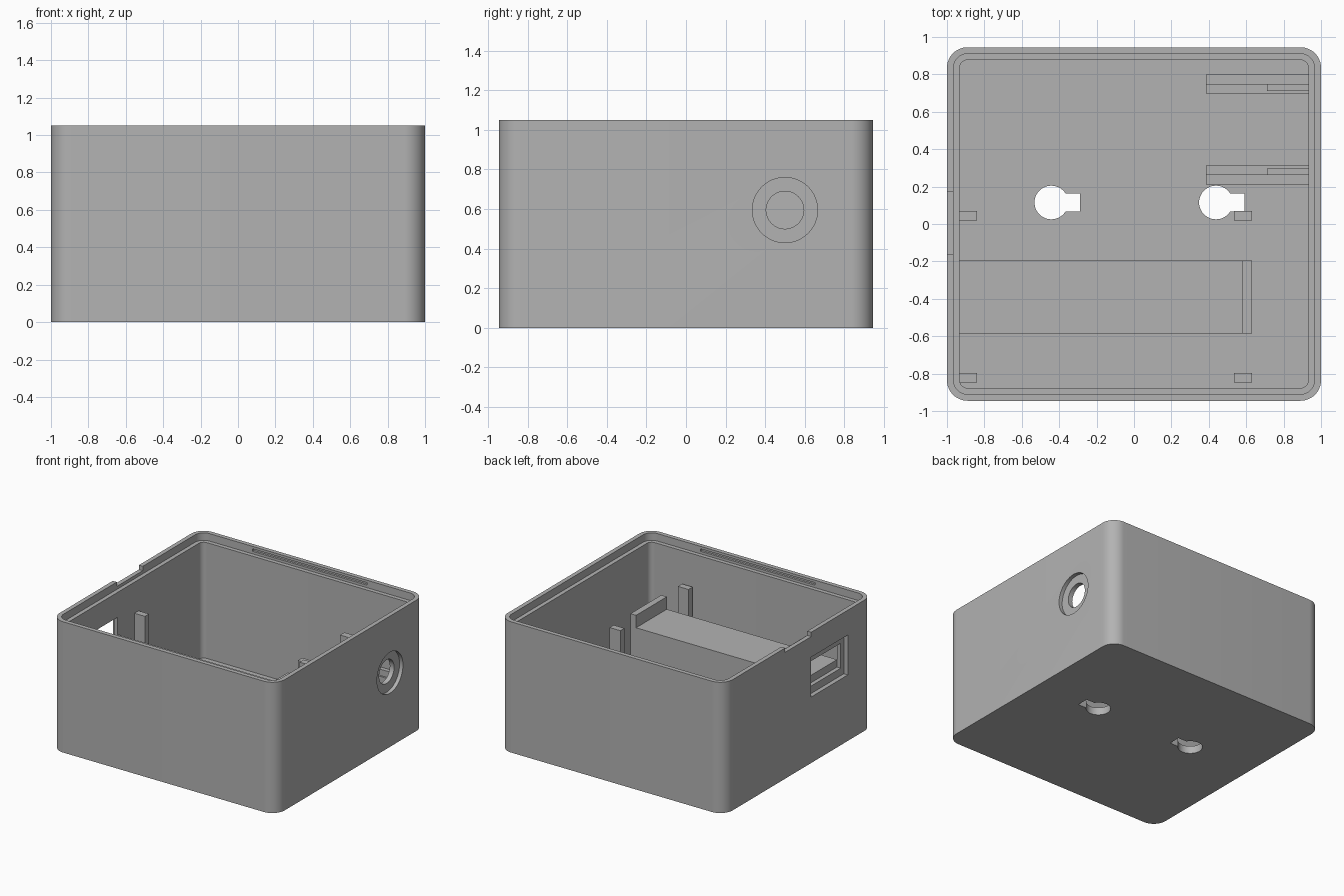
import bpy, bmesh, math

if "Cube" in bpy.data.objects:
    bpy.data.objects.remove(bpy.data.objects["Cube"])

HX, HY, H = 1.0, 0.945, 1.05      # half width, half depth, height
RADIUS, LIP, WALL, FLOOR = 0.11, 0.035, 0.068, 0.06
LEDGE_Z = 0.99

grey = bpy.data.materials.new("plain_grey")
grey.diffuse_color = (0.45, 0.45, 0.45, 1)
grey.use_nodes = True
grey.node_tree.nodes["Principled BSDF"].inputs["Base Color"].default_value = grey.diffuse_color


def prism(name, pts, z0, z1):
    """Upright prism from a counter-clockwise outline."""
    bm = bmesh.new()
    face = bm.faces.new([bm.verts.new((x, y, z0)) for x, y in pts])
    ext = bmesh.ops.extrude_face_region(bm, geom=[face])
    for v in ext["geom"]:
        if isinstance(v, bmesh.types.BMVert):
            v.co.z = z1
    bmesh.ops.recalc_face_normals(bm, faces=bm.faces)
    me = bpy.data.meshes.new(name)
    bm.to_mesh(me)
    bm.free()
    me.materials.append(grey)
    ob = bpy.data.objects.new(name, me)
    bpy.context.collection.objects.link(ob)
    return ob


def box(name, x0, x1, y0, y1, z0, z1):
    return prism(name, [(x0, y0), (x1, y0), (x1, y1), (x0, y1)], z0, z1)


def rounded(name, inset, z0, z1, steps=12):
    r, pts = RADIUS - inset, []
    for i, (sx, sy) in enumerate([(1, 1), (-1, 1), (-1, -1), (1, -1)]):
        for k in range(steps + 1):
            a = math.pi / 2 * (i + k / steps)
            pts.append((sx * (HX - RADIUS) + r * math.cos(a),
                        sy * (HY - RADIUS) + r * math.sin(a)))
    return prism(name, pts, z0, z1)


def disc(name, r, z0, z1, cx=0, cy=0, n=48):
    return prism(name, [(cx + r * math.cos(2 * math.pi * k / n),
                         cy + r * math.sin(2 * math.pi * k / n)) for k in range(n)], z0, z1)


def cut(target, cutter):
    bpy.context.view_layer.update()
    mod = target.modifiers.new("cut", "BOOLEAN")
    mod.operation, mod.solver, mod.object = "DIFFERENCE", "EXACT", cutter
    bpy.context.view_layer.objects.active = target
    bpy.ops.object.modifier_apply(modifier=mod.name)
    bpy.data.objects.remove(cutter)


# Case shell with a stepped rim
case = rounded("case_shell", 0, 0, H)
cut(case, rounded("cavity", WALL, FLOOR, H + 0.1))
cut(case, rounded("rim_step", LIP, LEDGE_Z, H + 0.1))

# Snap grooves inside the front and back lip
for s in (-1, 1):
    y0, y1 = sorted((s * (HY - 0.06), s * (HY - 0.018)))
    cut(case, box("groove", -0.51, 0.51, y0, y1, 1.01, 1.03))

# Lip notch and recessed window in the left wall
cut(case, box("notch", -1.1, -0.95, -0.16, 0.17, 1.015, 1.2))
cut(case, box("window_recess", -1.1, -0.965, -0.625, -0.155, 0.53, 0.85))
cut(case, box("window", -1.1, -0.9, -0.585, -0.195, 0.59, 0.79))

# Countersunk round hole in the right wall
for r, x0 in ((0.165, 0.97), (0.095, 0.85)):
    hole = disc("round_hole", r, 0, 1.2 - x0)
    hole.rotation_euler = (0, math.pi / 2, 0)
    hole.location = (x0, 0.5, 0.595)
    cut(case, hole)

# Keyhole hangers through the floor
for cx in (-0.442, 0.438):
    cut(case, disc("keyhole_round", 0.09, -0.1, 0.2, cx, 0.115))
    cut(case, box("keyhole_slot", cx, cx + 0.152, 0.067, 0.162, -0.1, 0.2))

# Four board support posts
for x0 in (-0.934, 0.535):
    for y0 in (-0.848, 0.018):
        box("support_post", x0, x0 + 0.095, y0, y0 + 0.052, FLOOR - 0.01, 0.74)

# Shelf behind the window with an end stop
box("shelf", -0.932, 0.58, -0.585, -0.195, FLOOR - 0.01, 0.65)
box("shelf_stop", 0.58, 0.63, -0.585, -0.195, FLOOR - 0.01, 0.75)

# Mirrored rails beside the round hole: tall guide, low ledge, small raised block
for s in (-1, 1):
    for name, x0, d0, d1, top in (("rail_guide", 0.385, 0.24, 0.295, 0.64),
                                  ("rail_ledge", 0.385, 0.192, 0.24, 0.43),
                                  ("rail_block", 0.71, 0.207, 0.24, 0.48)):
        y0, y1 = sorted((0.505 + s * d0, 0.505 + s * d1))
        box(name, x0, 0.934, y0, y1, FLOOR - 0.01, top)

# Smooth rounded surfaces, crisp edges
bpy.ops.object.select_all(action="DESELECT")
for ob in bpy.context.collection.objects:
    ob.select_set(True)
bpy.context.view_layer.objects.active = case
bpy.ops.object.shade_smooth_by_angle(angle=math.radians(30))
